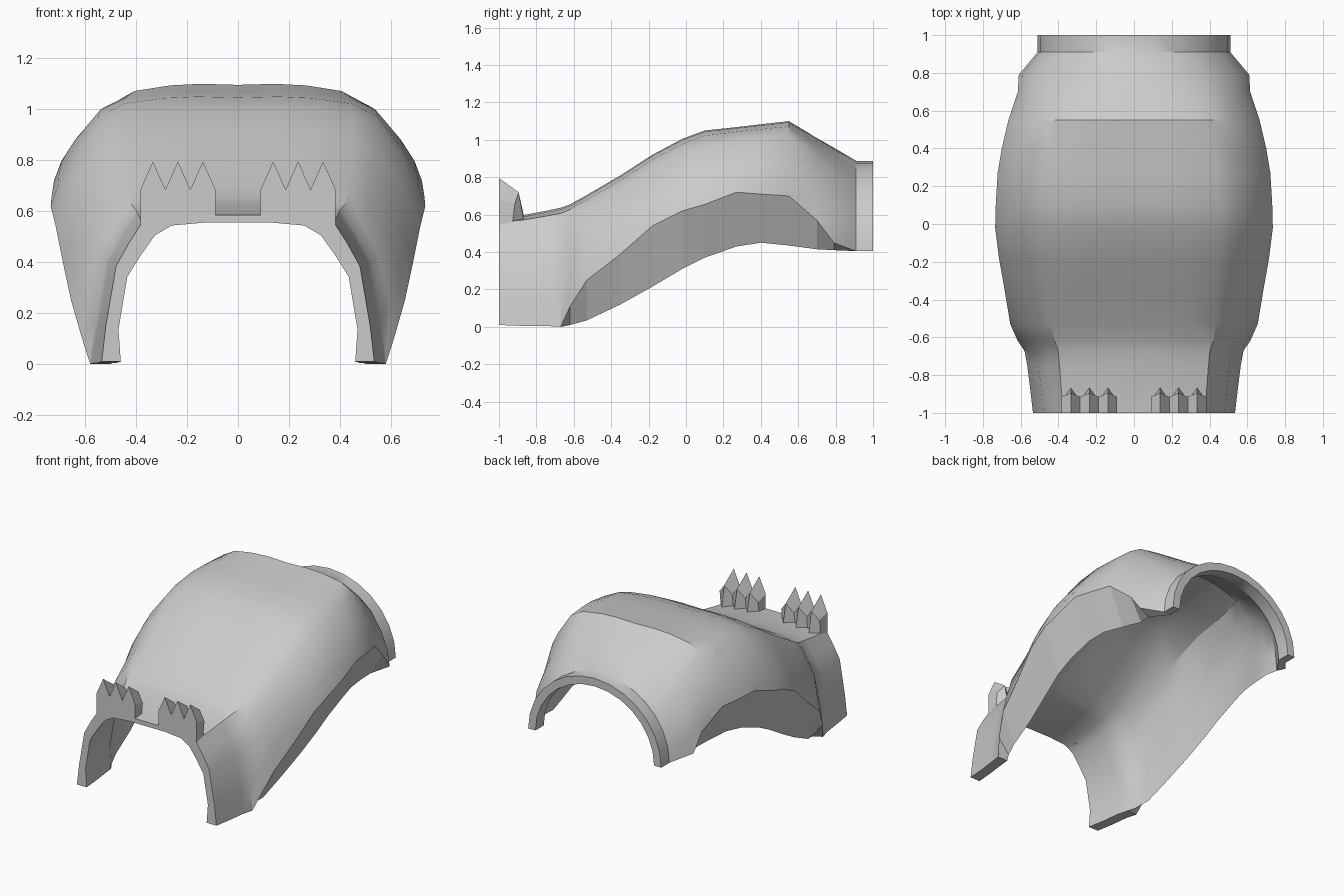
import bpy, bmesh, math

cube = bpy.data.objects.get("Cube")
if cube:
    bpy.data.objects.remove(cube)

grey = bpy.data.materials.new("plain_grey")
grey.use_nodes = True
colour = (0.6, 0.6, 0.6, 1)
grey.diffuse_color = colour
grey.node_tree.nodes["Principled BSDF"].inputs["Base Color"].default_value = colour

# Half arch profiles from foot to crown, as fractions of half width and height
FRONT_OUTER = [(1, 0), (.97, .24), (.895, .65), (.8, .81), (.7, .955), (.45, .985), (.2, 1), (0, 1)]
FRONT_INNER = [(1, 0), (1.02, .23), (.945, .61), (.826, .77), (.707, .91), (.565, .98), (.3, 1), (0, 1)]
HUMP_OUTER = [(1, 0), (.96, .22), (.886, .46), (.748, .8), (.61, .93), (.4, .985), (.22, 1), (0, .99)]
HUMP_INNER = [(1, 0), (.99, .3), (.965, .5), (.87, .72), (.73, .89), (.4, .985), (.2, 1), (0, .99)]
LAST = len(FRONT_OUTER) - 1
ROUND = [(math.cos(math.pi / 2 * i / LAST), math.sin(math.pi / 2 * i / LAST))
         for i in range(LAST + 1)]
OUTER = (FRONT_OUTER, HUMP_OUTER, ROUND)
INNER = (FRONT_INNER, HUMP_INNER, ROUND)

# Stations: y, crown height, half width, outer rim height, inner rim height,
# shape (0 front, 1 hump, 2 round back)
STATIONS = [
    (-1, .585, .535, .01, .01, 0),
    (-.87, .598, .55, .005, .005, 0),
    (-.75, .62, .565, .005, .005, .03),
    (-.67, .637, .58, 0, 0, .08),
    (-.62, .655, .615, .11, .01, .2),
    (-.53, .705, .655, .25, .035, .4),
    (-.35, .81, .685, .39, .12, .7),
    (-.18, .92, .715, .54, .215, .9),
    (-.02, 1.005, .735, .62, .31, 1),
    (.1, 1.05, .732, .655, .37, 1),
    (.27, 1.068, .722, .72, .43, 1),
    (.4, 1.083, .7, .71, .45, 1),
    (.55, 1.1, .665, .7, .435, 1),
    (.7, 1.012, .615, .57, .415, 1.4),
    (.79, .96, .61, .45, .41, 1.7),
    (.91, .888, .51, .405, .405, 2),
    (1, .888, .51, .405, .405, 2),
]


def arch(profiles, shape, y, crown, half_width, base):
    """Blend two neighbouring profiles and mirror them into a full arch."""
    k = min(int(shape), 1)
    f = shape - k
    half = []
    for (u, v), (s, t) in zip(profiles[k], profiles[k + 1]):
        x = (u + (s - u) * f) * half_width
        half.append((x, y, base + (crown - base) * (v + (t - v) * f)))
    return half + [(-x, y, z) for x, y, z in half[-2::-1]]


def finish(bm, name):
    """Turn a bmesh into a named grey object."""
    bmesh.ops.recalc_face_normals(bm, faces=bm.faces)
    mesh = bpy.data.meshes.new(name)
    bm.to_mesh(mesh)
    bm.free()
    mesh.materials.append(grey)
    obj = bpy.data.objects.new(name, mesh)
    bpy.context.collection.objects.link(obj)


# Arched shell: outer and inner skins joined by sloped rims and flat ends
bm = bmesh.new()
rings = []
for y, crown, width, outer_rim, inner_rim, shape in STATIONS:
    blend = (y + 1) / 2
    hump = 1 - abs(shape - 1)
    side = .075 - .02 * blend + .05 * hump
    roof = .03 + .025 * blend
    outer = arch(OUTER, shape, y, crown, width, outer_rim)
    inner = arch(INNER, shape, y, crown - roof, width - side, inner_rim)
    rings.append([bm.verts.new(p) for p in outer + inner[::-1]])

count = len(rings[0])
segments = 2 * LAST
for a, b in zip(rings, rings[1:]):
    for i in range(count):
        j = (i + 1) % count
        bm.faces.new((a[i], a[j], b[j], b[i]))
for ring in (rings[0], rings[-1]):
    for i in range(segments):
        bm.faces.new((ring[i], ring[i + 1], ring[-i - 2], ring[-i - 1]))

# Smooth skins with crisp rims, ends and collar
bmesh.ops.recalc_face_normals(bm, faces=bm.faces)
corners = {0, segments, segments + 1, count - 1}
rim_verts = {ring[k] for ring in rings for k in corners}
for face in bm.faces:
    face.smooth = True
for edge in bm.edges:
    on_rim = all(v in rim_verts for v in edge.verts)
    edge.smooth = not on_rim and edge.calc_face_angle(0) < math.radians(32)
finish(bm, "arched_shell")


def tooth(x, base, name):
    """Pointed crystal tooth, flat in front and ridged behind."""
    bm = bmesh.new()
    r = .049
    outline = [
        (x - r, -1, base), (x + r, -1, base), (x + r, -1, .685),
        (x, -1, .795), (x - r, -1, .685),
    ]
    back = [
        (x - r, -.93, base), (x - r, -.915, .66), (x + r, -.915, .66),
        (x + r, -.93, base), (x, -.895, .72), (x, -.86, base),
    ]
    fl, fr, sr, tip, sl, bl, ul, ur, br, peak, heel = [
        bm.verts.new(p) for p in outline + back]
    for face in (
        (fl, fr, sr, tip, sl), (fl, sl, ul, bl), (fr, br, ur, sr),
        (sl, tip, peak, ul), (sr, ur, peak, tip),
        (bl, ul, peak, heel), (br, heel, peak, ur),
        (fl, bl, heel, br, fr),
    ):
        bm.faces.new(face)
    finish(bm, name)


# Three teeth on each side of the front notch
for side, sign in (("left", 1), ("right", -1)):
    for i, base in enumerate((.565, .56, .535)):
        tooth(sign * (.138 + .098 * i), base, f"{side}_tooth_{i + 1}")
